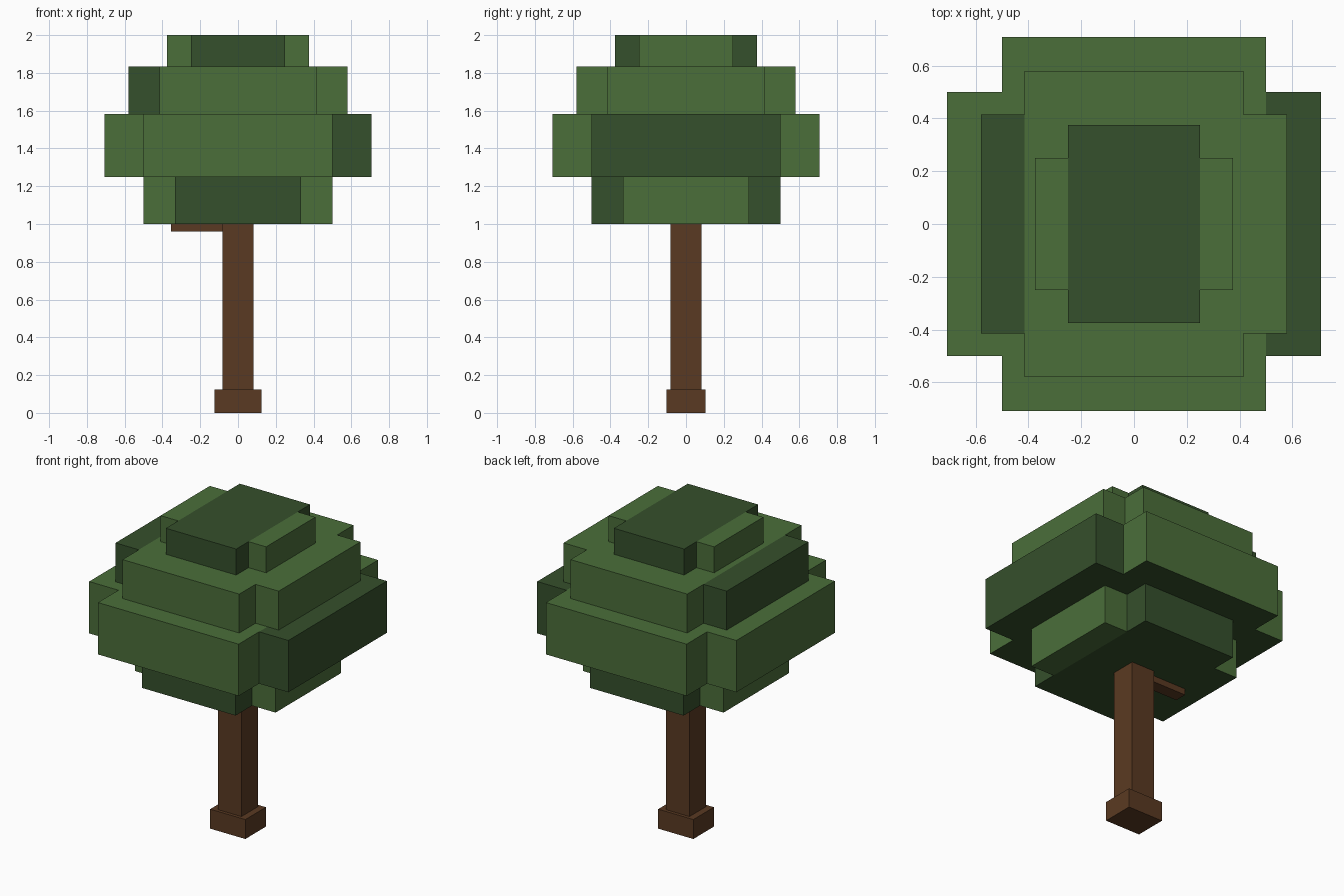
import bpy
import bmesh
from mathutils import Matrix, Vector

cube = bpy.data.objects.get("Cube")
if cube:
    bpy.data.objects.remove(cube, do_unlink=True)


def make_material(name, rgb):
    mat = bpy.data.materials.new(name)
    mat.use_nodes = True
    colour = (*rgb, 1.0)
    mat.diffuse_color = colour
    bsdf = mat.node_tree.nodes["Principled BSDF"]
    bsdf.inputs["Base Color"].default_value = colour
    bsdf.inputs["Roughness"].default_value = 0.9
    return mat


light = make_material("light leaf green", (0.07, 0.157, 0.042))
dark = make_material("dark leaf green", (0.036, 0.08, 0.025))
bark = make_material("bark brown", (0.102, 0.042, 0.016))


def box(name, low, high, mat, under=None):
    """Box between two corners; under is an optional underside material."""
    low, high = Vector(low), Vector(high)
    bm = bmesh.new()
    bmesh.ops.create_cube(bm, size=1.0, matrix=Matrix.Translation((low + high) / 2)
                          @ Matrix.Diagonal((*(high - low), 1.0)))
    bm.normal_update()
    mesh = bpy.data.meshes.new(name)
    mesh.materials.append(mat)
    if under:
        mesh.materials.append(under)
        for face in bm.faces:
            face.material_index = int(face.normal.z < -0.5)
    bm.to_mesh(mesh)
    bm.free()
    obj = bpy.data.objects.new(name, mesh)
    bpy.context.collection.objects.link(obj)
    return obj


def leaf_layer(name, z0, z1, inner, outer, core, left, right, core_under=None, right_under=None):
    """Plus-shaped tier: a long core with a shorter wing on each side."""
    box(name + "_core", (-inner, -outer, z0), (inner, outer, z1), core, core_under)
    box(name + "_left_wing", (inner, -inner, z0), (outer, inner, z1), left, dark)
    box(name + "_right_wing", (-outer, -inner, z0), (-inner, inner, z1), right, right_under)


# Trunk, foot and side branch
box("trunk_foot", (-0.125, -0.104, 0), (0.125, 0.104, 0.125), bark)
box("trunk", (-0.083, -0.083, 0.125), (0.083, 0.083, 1.0), bark)
box("branch", (-0.355, -0.04, 0.96), (-0.083, 0.04, 1.0), bark)

# Foliage tiers from the bottom up
box_top = 2.0
leaf_layer("lower_leaves", 1.0, 1.25, 0.333, 0.5, dark, light, light, right_under=dark)
bpy.data.objects["lower_leaves_left_wing"].data.materials[1] = light
leaf_layer("wide_leaves", 1.25, 1.583, 0.5, 0.708, light, dark, light, dark, dark)
leaf_layer("upper_leaves", 1.583, 1.833, 0.415, 0.58, light, light, dark)
leaf_layer("crown_leaves", 1.833, box_top, 0.25, 0.375, dark, light, light)
